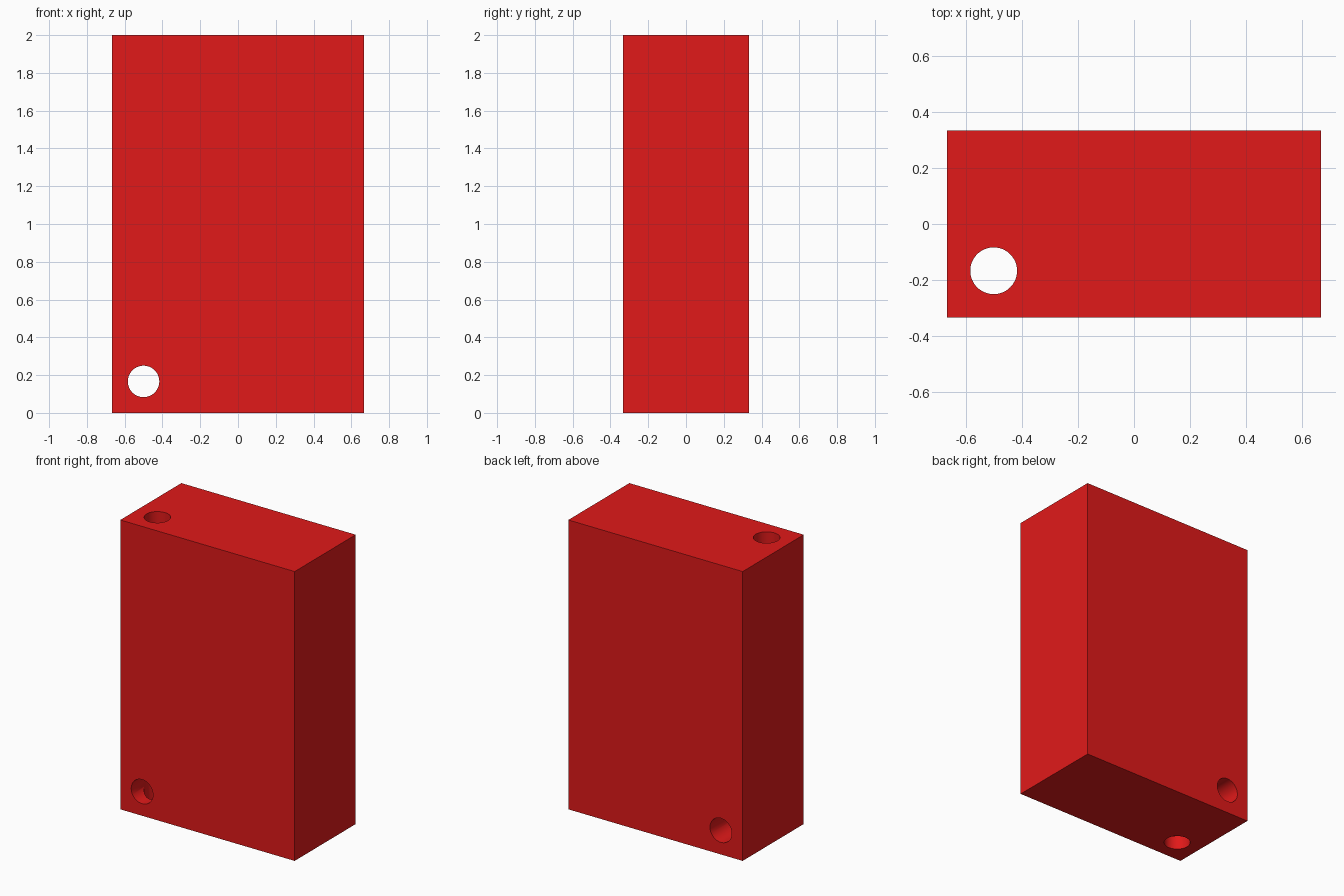
import bpy
from math import pi

if "Cube" in bpy.data.objects:
    bpy.data.objects.remove(bpy.data.objects["Cube"])

W, D, H = 4 / 3, 2 / 3, 2.0
R = 1 / 12

red = bpy.data.materials.new("red")
red.diffuse_color = (0.75, 0.01, 0.01, 1)
red.use_nodes = True
red.node_tree.nodes["Principled BSDF"].inputs["Base Color"].default_value = red.diffuse_color

# Upright rectangular block
bpy.ops.mesh.primitive_cube_add(size=1, location=(0, 0, H / 2))
block = bpy.context.object
block.name = "drilled_block"
block.scale = (W, D, H)
bpy.ops.object.transform_apply(location=True, rotation=False, scale=True)
block.data.materials.append(red)


def drill(name, location, rotation, length):
    """Cut one round through hole in the block."""
    bpy.ops.mesh.primitive_cylinder_add(vertices=64, radius=R, depth=length,
                                        location=location, rotation=rotation)
    cutter = bpy.context.object
    cutter.name = name
    cutter.hide_render = True
    cutter.data.materials.append(red)
    mod = block.modifiers.new(name, "BOOLEAN")
    mod.operation = "DIFFERENCE"
    mod.solver = "EXACT"
    mod.object = cutter
    bpy.context.view_layer.objects.active = block
    bpy.ops.object.modifier_apply(modifier=mod.name)
    bpy.data.objects.remove(cutter)


# Vertical hole and front-to-back hole, crossing near the lower left corner
drill("vertical_hole", (-0.5, -1 / 6, H / 2), (0, 0, 0), H + 0.4)
drill("cross_hole", (-0.5, 0, 1 / 6), (pi / 2, 0, 0), D + 0.4)

# Smooth hole walls, crisp edges
bpy.ops.object.select_all(action="DESELECT")
block.select_set(True)
bpy.context.view_layer.objects.active = block
bpy.ops.object.shade_smooth_by_angle(angle=pi / 6)
